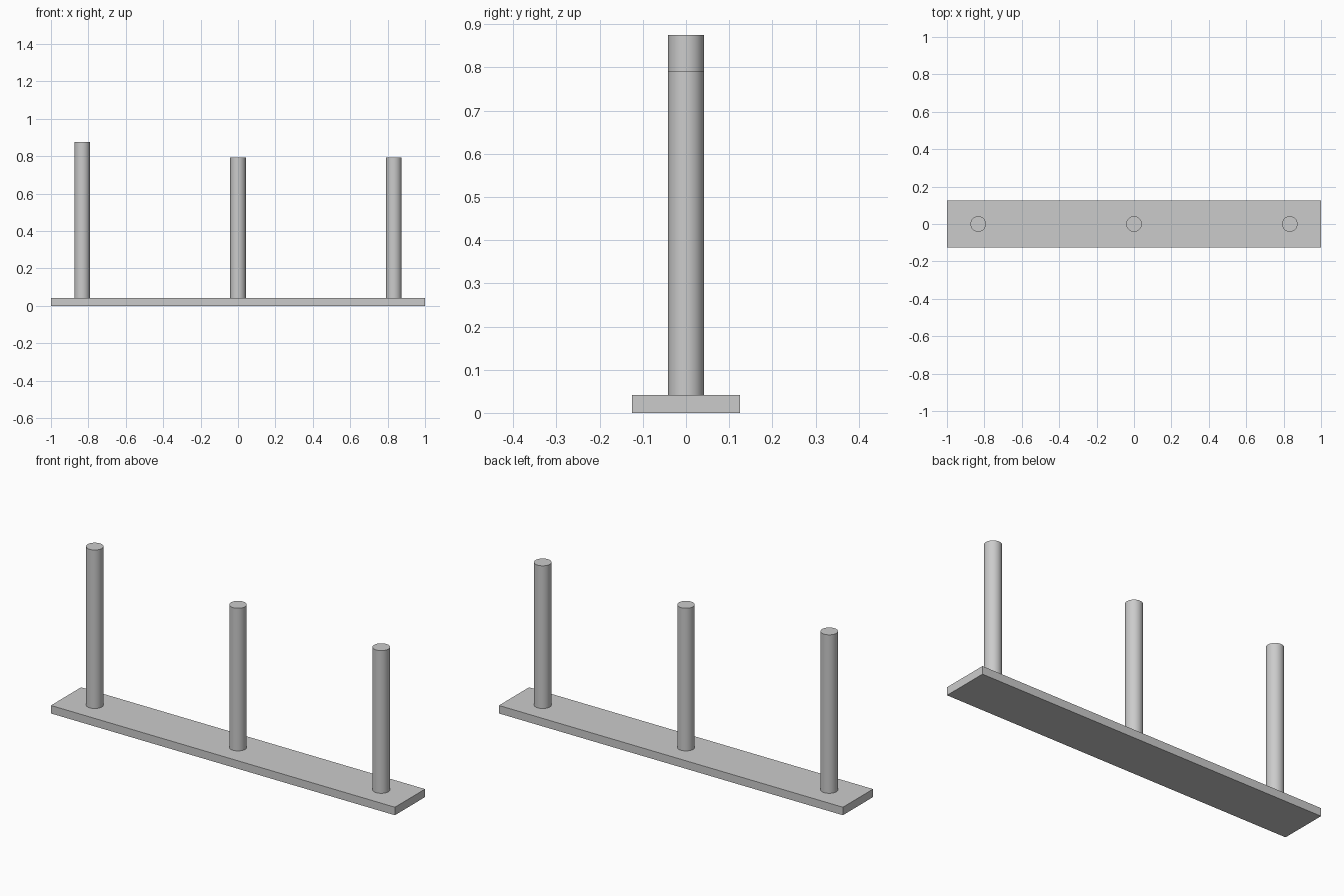
import bpy
import math

cube = bpy.data.objects.get("Cube")
if cube:
    bpy.data.objects.remove(cube, do_unlink=True)

# One grey for the whole rack
grey = bpy.data.materials.new("plain_grey")
grey.use_nodes = True
colour = (0.6, 0.6, 0.6, 1)
grey.diffuse_color = colour
grey.node_tree.nodes["Principled BSDF"].inputs["Base Color"].default_value = colour

BASE_TOP = 0.042
PEG_RADIUS = 0.0415
PEG_SPACING = 0.833

# Flat base board
bpy.ops.mesh.primitive_cube_add(size=1, location=(0, 0, BASE_TOP / 2))
base = bpy.context.object
base.name = "base_board"
base.scale = (2, 0.25, BASE_TOP)
bpy.ops.object.transform_apply(location=False, rotation=False, scale=True)
base.data.materials.append(grey)


def add_peg(name, x, top):
    """Upright round peg standing on the board."""
    height = top - BASE_TOP
    bpy.ops.mesh.primitive_cylinder_add(
        vertices=64, radius=PEG_RADIUS, depth=height,
        location=(x, 0, BASE_TOP + height / 2))
    peg = bpy.context.object
    peg.name = name
    peg.data.materials.append(grey)
    bpy.ops.object.shade_smooth_by_angle(angle=math.radians(30))


# Three pegs, the right one taller
add_peg("right_peg", -PEG_SPACING, 0.875)
add_peg("middle_peg", 0, 0.792)
add_peg("left_peg", PEG_SPACING, 0.792)
